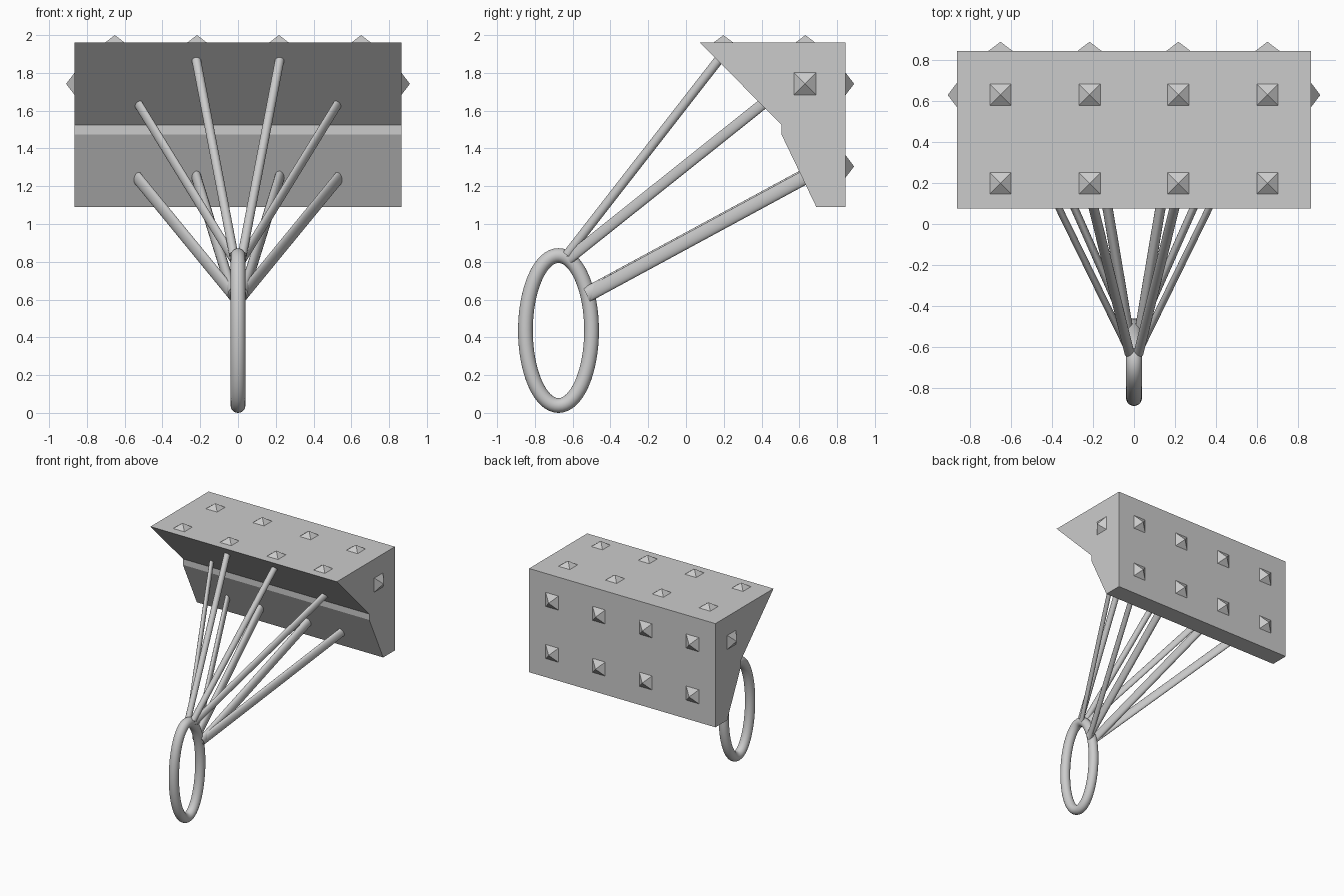
import bpy, bmesh, math
from mathutils import Vector, Matrix

if "Cube" in bpy.data.objects:
    bpy.data.objects.remove(bpy.data.objects["Cube"])


def finish(name, bm, smooth=False):
    bmesh.ops.recalc_face_normals(bm, faces=bm.faces)
    mesh = bpy.data.meshes.new(name)
    bm.to_mesh(mesh)
    bm.free()
    ob = bpy.data.objects.new(name, mesh)
    bpy.context.collection.objects.link(ob)
    if smooth:
        bpy.ops.object.select_all(action='DESELECT')
        ob.select_set(True)
        bpy.context.view_layer.objects.active = ob
        bpy.ops.object.shade_smooth_by_angle(angle=math.radians(40))
    return ob


# Hammer-like block: side profile extruded across x
HALF = 0.865
profile = [(0.075, 1.96), (0.845, 1.96), (0.845, 1.09),
           (0.69, 1.09), (0.505, 1.475), (0.505, 1.525)]
bm = bmesh.new()
face = bm.faces.new([bm.verts.new((-HALF, y, z)) for y, z in profile])
ext = bmesh.ops.extrude_face_region(bm, geom=[face])
bmesh.ops.translate(bm, vec=(2 * HALF, 0, 0),
                    verts=[v for v in ext['geom'] if isinstance(v, bmesh.types.BMVert)])
finish("block", bm)


# Pyramid studs on the top, back and both ends
def stud(name, pos, normal):
    bm = bmesh.new()
    turn = Vector((0, 0, 1)).rotation_difference(Vector(normal)).to_matrix().to_4x4()
    bmesh.ops.create_cone(bm, cap_ends=True, segments=4, radius1=0.059 * math.sqrt(2),
                          radius2=0, depth=0.045,
                          matrix=Matrix.Translation(pos) @ turn
                          @ Matrix.Translation((0, 0, 0.0225))
                          @ Matrix.Rotation(math.pi / 4, 4, 'Z'))
    bmesh.ops.remove_doubles(bm, verts=bm.verts, dist=1e-5)
    finish(name, bm)


for x in (-0.652, -0.217, 0.217, 0.652):
    for y in (0.198, 0.632):
        stud("top_stud", (x, y, 1.955), (0, 0, 1))
    for z in (1.305, 1.742):
        stud("back_stud", (x, 0.845, z), (0, 1, 0))
for s in (-1, 1):
    stud("end_stud", (s * HALF, 0.63, 1.742), (s, 0, 0))

# Oval ring handle: round tube swept along an ellipse
R, NU, NV = 0.039, 64, 20
bm = bmesh.new()
loops = []
for i in range(NU):
    a = 2 * math.pi * i / NU
    c = Vector((0, -0.675 + 0.175 * math.cos(a), 0.436 + 0.397 * math.sin(a)))
    n = Vector((0, 0.397 * math.cos(a), 0.175 * math.sin(a))).normalized()
    loops.append([bm.verts.new(c + R * (math.cos(t) * n + math.sin(t) * Vector((1, 0, 0))))
                  for t in (2 * math.pi * j / NV for j in range(NV))])
for i in range(NU):
    p, q = loops[i], loops[(i + 1) % NU]
    for j in range(NV):
        k = (j + 1) % NV
        bm.faces.new((p[j], p[k], q[k], q[j]))
finish("ring", bm, True)


# Oval struts fanning from the ring to the block
def strut(name, start, end, a, b, sides=20):
    start, end = Vector(start), Vector(end)
    d = (end - start).normalized()
    start, end = start - 0.015 * d, end + 0.035 * d
    u = d.cross(Vector((0, 0, 1))).normalized()
    w = u.cross(d)
    bm = bmesh.new()
    ends = [[bm.verts.new(p + a * math.cos(t) * u + b * math.sin(t) * w)
             for t in (2 * math.pi * j / sides for j in range(sides))] for p in (start, end)]
    for j in range(sides):
        k = (j + 1) % sides
        bm.faces.new((ends[0][j], ends[0][k], ends[1][k], ends[1][j]))
    for ring in ends:
        bm.faces.new(ring)
    finish(name, bm, True)


for s in (-1, 1):
    strut("upper_inner_strut", (s * 0.025, -0.62, 0.85), (s * 0.22, 0.17, 1.865), 0.024, 0.025)
    strut("upper_outer_strut", (s * 0.03, -0.61, 0.825), (s * 0.525, 0.40, 1.63), 0.017, 0.03)
    strut("lower_inner_strut", (s * 0.03, -0.51, 0.635), (s * 0.22, 0.617, 1.245), 0.025, 0.04)
    strut("lower_outer_strut", (s * 0.03, -0.51, 0.63), (s * 0.53, 0.617, 1.24), 0.019, 0.038)
